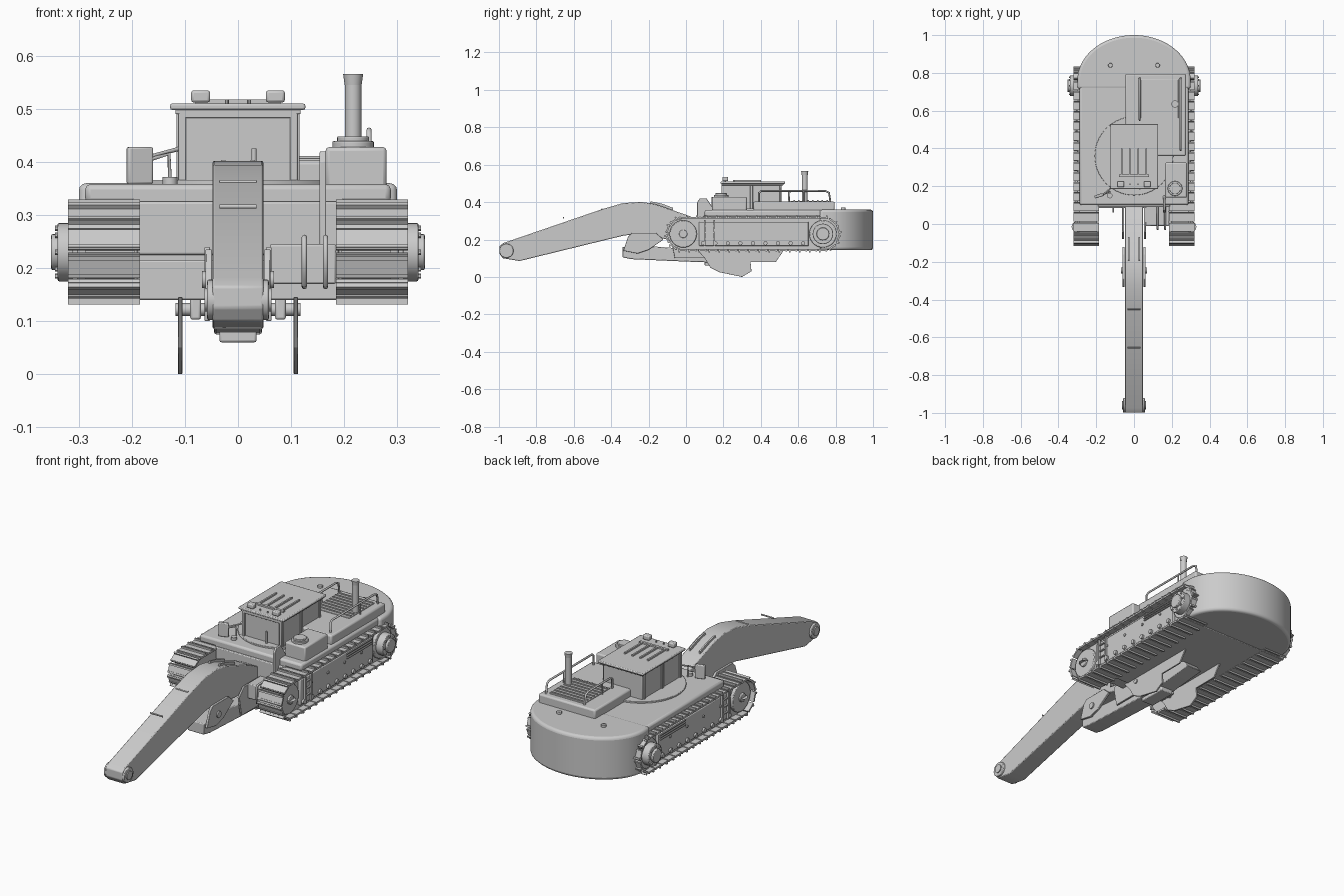
import bpy, bmesh
from math import pi, sin, cos
from mathutils import Vector, Matrix


def finish(name, bm, bevel=0, seg=2):
    bmesh.ops.recalc_face_normals(bm, faces=bm.faces)
    me = bpy.data.meshes.new(name)
    bm.to_mesh(me)
    bm.free()
    ob = bpy.data.objects.new(name, me)
    bpy.context.collection.objects.link(ob)
    if bevel:
        m = ob.modifiers.new("bevel", 'BEVEL')
        m.width, m.segments, m.limit_method = bevel, seg, 'ANGLE'
    return ob


def add_cube(bm, mat, centre, size):
    bmesh.ops.create_cube(bm, size=1, matrix=mat @ Matrix.Translation(centre) @ Matrix.Diagonal((*size, 1)))


def box(name, x0, x1, y0, y1, z0, z1, bevel=0.004):
    bm = bmesh.new()
    add_cube(bm, Matrix(), ((x0 + x1) / 2, (y0 + y1) / 2, (z0 + z1) / 2),
             (abs(x1 - x0), y1 - y0, z1 - z0))
    return finish(name, bm, bevel)


def cyl(name, a, b, r, r2=None, n=28, bevel=0):
    a, b = Vector(a), Vector(b)
    d = b - a
    bm = bmesh.new()
    mat = Matrix.Translation((a + b) / 2) @ d.to_track_quat('Z', 'Y').to_matrix().to_4x4()
    bmesh.ops.create_cone(bm, cap_ends=True, segments=n, radius1=r, radius2=r if r2 is None else r2,
                          depth=d.length, matrix=mat)
    return finish(name, bm, bevel)


def prism(name, pts, lo, hi, axis='x', bevel=0.004, seg=2):
    # extrude a (y, z) profile along x, or an (x, y) outline along z
    bm = bmesh.new()
    place = (lambda p, h: (h, *p)) if axis == 'x' else (lambda p, h: (*p, h))
    f = bm.faces.new([bm.verts.new(place(p, lo)) for p in pts])
    g = bmesh.ops.extrude_face_region(bm, geom=[f])
    bmesh.ops.translate(bm, vec=place((0, 0), hi - lo),
                        verts=[v for v in g['geom'] if isinstance(v, bmesh.types.BMVert)])
    return finish(name, bm, bevel, seg)


def tube(name, pts, r):
    cu = bpy.data.curves.new(name, 'CURVE')
    cu.dimensions, cu.bevel_depth, cu.bevel_resolution, cu.use_fill_caps = '3D', r, 2, True
    sp = cu.splines.new('POLY')
    sp.points.add(len(pts) - 1)
    for p, q in zip(sp.points, pts):
        p.co = (*q, 1)
    ob = bpy.data.objects.new(name, cu)
    bpy.context.collection.objects.link(ob)


# Tracks
YF, YR, ZC = -0.015, 0.732, 0.23
L = YR - YF


def stadium(r, n=16):
    return [(YR + r * sin(pi * i / n), ZC + r * cos(pi * i / n)) for i in range(n + 1)] + \
           [(YF - r * sin(pi * i / n), ZC - r * cos(pi * i / n)) for i in range(n + 1)]


def on_track(s, r):
    # point and rotation for distance s along the track loop
    arc = pi * r
    if s < L:
        return YF + s, ZC + r, 0
    s -= L
    if s < arc:
        t = s / r
        return YR + r * sin(t), ZC + r * cos(t), -t
    s -= arc
    if s < L:
        return YR - s, ZC - r, -pi
    t = (s - L) / r
    return YF - r * sin(t), ZC - r * cos(t), -pi - t


for s, side in ((1, "right"), (-1, "left")):
    lo, hi = sorted((s * 0.195, s * 0.288))
    prism(side + "_track_core", stadium(0.082), lo, hi, bevel=0)
    bm = bmesh.new()
    N, R = 38, 0.086
    for i in range(N):
        y, z, a = on_track((2 * L + 2 * pi * R) * i / N, R)
        mat = Matrix.Translation((s * 0.2525, y, z)) @ Matrix.Rotation(a, 4, 'X')
        add_cube(bm, mat, (0, 0, 0), (0.135, 0.048, 0.009))
        add_cube(bm, mat, (0, 0.018, 0.007), (0.135, 0.008, 0.012))
        add_cube(bm, mat, (0, -0.018, 0.004), (0.135, 0.006, 0.007))
    finish(side + "_track_pads", bm)
    # side frame, rollers, ladder and vents
    box(side + "_track_frame", s * 0.28, s * 0.302, 0.07, 0.655, 0.165, 0.295)
    for i in range(9):
        y = 0.09 + i * 0.067
        cyl(side + "_roller", (s * 0.29, y, 0.18), (s * 0.312, y, 0.18), 0.011, n=14)
        if i % 2:
            cyl(side + "_frame_bolt", (s * 0.29, y, 0.25), (s * 0.307, y, 0.25), 0.007, n=10)
    for y in (0.1, 0.15):
        box(side + "_ladder_rail", s * 0.3, s * 0.312, y - 0.004, y + 0.004, 0.165, 0.305, 0)
    for z in (0.2, 0.235, 0.27):
        box(side + "_ladder_rung", s * 0.3, s * 0.31, 0.1, 0.15, z, z + 0.006, 0)
    for z in (0.262, 0.274, 0.286):
        box(side + "_vent", s * 0.3, s * 0.308, 0.44, 0.64, z, z + 0.005, 0)
    # idler and sprocket wheels
    for y, out, name in ((YF, 0.312, "idler"), (YR, 0.352, "sprocket")):
        cyl(f"{side}_{name}", (s * 0.28, y, ZC), (s * 0.303, y, ZC), 0.073, bevel=0.004)
        cyl(f"{side}_{name}_hub", (s * 0.3, y, ZC), (s * (out - 0.012), y, ZC), 0.03 if out < 0.32 else 0.055, bevel=0.003)
        cyl(f"{side}_{name}_cap", (s * 0.3, y, ZC), (s * out, y, ZC), 0.022 if out < 0.32 else 0.034, bevel=0.003)
    for i in range(8):
        y, z = YR + 0.045 * cos(i * pi / 4), ZC + 0.045 * sin(i * pi / 4)
        cyl(side + "_hub_bolt", (s * 0.335, y, z), (s * 0.345, y, z), 0.005, n=6)

# Chassis, deck and rounded counterweight
box("chassis", -0.2, 0.2, 0.1, 0.75, 0.14, 0.34)
box("front_lower_sill", -0.19, 0.19, 0.085, 0.2, 0.14, 0.215)
box("front_upper_panel", -0.19, 0.19, 0.09, 0.2, 0.225, 0.325)
box("deck", -0.288, 0.288, 0.1, 0.74, 0.322, 0.358, 0.01)
arc = [(0.3 * cos(pi * i / 40), 0.76 + 0.24 * sin(pi * i / 40)) for i in range(41)]
prism("counterweight", [(-0.3, 0.715), (0.3, 0.715)] + arc, 0.143, 0.36, 'z', 0.014, 3)
for x in (-0.125, 0.125):
    cyl("lifting_bolt", (x, 0.84, 0.355), (x, 0.84, 0.372), 0.012, n=16, bevel=0.002)
cyl("turntable", (0, 0.36, 0.35), (0, 0.36, 0.366), 0.208, n=64, bevel=0.002)

# Cab
box("cab", -0.11, 0.11, 0.2, 0.51, 0.35, 0.495)
for x in (-0.105, 0.105):
    box("cab_front_pillar", x - 0.007, x + 0.007, 0.19, 0.21, 0.35, 0.495, 0.002)
    box("roof_lamp", x * 0.67 - 0.018, x * 0.67 + 0.018, 0.195, 0.225, 0.512, 0.535, 0.005)
    s = 1 if x > 0 else -1
    for y in (0.205, 0.35, 0.495):
        box("cab_side_post", s * 0.105, s * 0.116, y - 0.007, y + 0.007, 0.36, 0.495, 0.002)
    cyl("roof_knob", (s * 0.021, 0.21, 0.508), (s * 0.021, 0.21, 0.518), 0.004, n=10)
box("cab_front_header", -0.11, 0.11, 0.19, 0.21, 0.483, 0.495, 0.002)
box("cab_gasket", -0.118, 0.118, 0.19, 0.52, 0.49, 0.5, 0.002)
box("cab_roof", -0.128, 0.127, 0.185, 0.53, 0.498, 0.51)
for x in (-0.065, -0.022, 0.022, 0.065):
    box("roof_rack_bar", x - 0.004, x + 0.004, 0.26, 0.4, 0.509, 0.518, 0)
box("roof_rack_cross_bar", -0.08, 0.08, 0.25, 0.262, 0.509, 0.518, 0)
tube("wiper_arm", [(0.03, 0.187, 0.36), (0.03, 0.187, 0.425)], 0.005)

# Engine housing, grille, exhaust and handrails
box("engine_housing", -0.045, 0.275, 0.36, 0.795, 0.35, 0.403, 0.008)
box("engine_grille", 0.035, 0.235, 0.56, 0.765, 0.4, 0.407, 0.002)
for i in range(8):
    y = 0.575 + i * 0.025
    box("grille_slat", 0.04, 0.23, y, y + 0.008, 0.405, 0.411, 0)
cyl("exhaust_pipe", (0.217, 0.635, 0.39), (0.217, 0.635, 0.55), 0.0155)
cyl("exhaust_tip", (0.217, 0.635, 0.545), (0.217, 0.635, 0.566), 0.016, 0.019)
for x, y0 in ((0.247, 0.39), (0.03, 0.55)):
    tube("handrail", [(x, y0, 0.4), (x, y0, 0.45), (x, y0 + 0.012, 0.46), (x, 0.745, 0.46),
                      (x, 0.765, 0.45), (x, 0.772, 0.4)], 0.005)
    tube("handrail_post", [(x, 0.63, 0.4), (x, 0.63, 0.46)], 0.004)

# Fuel tank, front guard and steps
box("fuel_tank", 0.165, 0.28, 0.14, 0.325, 0.35, 0.428, 0.007)
cyl("tank_filler", (0.217, 0.188, 0.425), (0.217, 0.188, 0.439), 0.039, bevel=0.002)
cyl("tank_filler_cap", (0.217, 0.188, 0.437), (0.217, 0.188, 0.448), 0.03, bevel=0.002)
prism("front_guard_plate", [(0.06, 0.19), (0.06, 0.4), (0.075, 0.42), (0.11, 0.42), (0.15, 0.36), (0.15, 0.19)],
      0.154, 0.166, bevel=0.002)
box("step_box", 0.06, 0.185, -0.01, 0.1, 0.17, 0.245)
for x in (0.125, 0.165):
    tube("step_handle", [(x, 0.09, 0.258), (x, -0.02, 0.258), (x, -0.028, 0.25), (x, -0.028, 0.168),
                         (x, 0.0, 0.165)], 0.005)

# Mirror and its bracket
mirror = box("mirror", -0.025, 0.025, -0.008, 0.008, -0.035, 0.035)
mirror.location, mirror.rotation_euler = (-0.185, 0.15, 0.393), (0, 0, 0.3)
tube("mirror_arm", [(-0.128, 0.17, 0.35), (-0.13, 0.17, 0.415), (-0.165, 0.155, 0.405)], 0.004)
tube("mirror_brace", [(-0.11, 0.2, 0.425), (-0.165, 0.155, 0.41)], 0.004)
cyl("deck_cap", (-0.128, 0.15, 0.355), (-0.128, 0.15, 0.372), 0.014)

# Boom
prism("boom", [(-0.998, 0.125), (-0.998, 0.165), (-0.975, 0.182), (-0.45, 0.362), (-0.34, 0.394), (-0.24, 0.402),
               (-0.16, 0.388), (0.02, 0.325), (0.09, 0.29), (0.09, 0.2), (-0.1, 0.2), (-0.22, 0.23),
               (-0.33, 0.222), (-0.89, 0.085), (-0.98, 0.1)], -0.048, 0.048)
cyl("boom_tip_pin", (-0.058, -0.96, 0.14), (0.058, -0.96, 0.14), 0.038, bevel=0.003)
cyl("boom_tip_pin_cap", (-0.063, -0.96, 0.14), (0.063, -0.96, 0.14), 0.022)
for y, z in ((-0.655, 0.316), (-0.45, 0.362)):
    tube("boom_rung", [(-0.035, y, z), (0.035, y, z)], 0.004)
for s in (-1, 1):
    prism("boom_top_bracket", [(-0.2, 0.38), (-0.19, 0.404), (-0.13, 0.392), (-0.07, 0.37), (-0.07, 0.34)],
          s * 0.028 - 0.004, s * 0.028 + 0.004, bevel=0)
    # links between boom and folded arm, and boom foot mounts
    prism("arm_link", [(-0.335, 0.14), (-0.31, 0.215), (-0.29, 0.235), (-0.16, 0.235), (-0.12, 0.2),
                       (-0.2, 0.145), (-0.26, 0.125)], s * 0.055 - 0.006, s * 0.055 + 0.006, bevel=0.002)
    cyl("arm_link_pin", (s * 0.05, -0.245, 0.178), (s * 0.068, -0.245, 0.178), 0.016)
    prism("boom_foot_mount", [(-0.06, 0.1), (-0.08, 0.2), (-0.04, 0.24), (0.12, 0.24), (0.12, 0.1)],
          s * 0.058 - 0.005, s * 0.058 + 0.005, bevel=0.002)
    # folded bucket side plates
    prism("bucket_side", [(0.06, 0.145), (0.1, 0.1), (0.13, 0.05), (0.18, 0.025), (0.3, 0.0), (0.35, 0.03),
                          (0.345, 0.08), (0.48, 0.08), (0.525, 0.145)], s * 0.109 - 0.004, s * 0.109 + 0.004, bevel=0.001)
    box("bucket_hinge", s * 0.07, s * 0.09, 0.1, 0.2, 0.103, 0.145)
    cyl("bucket_hinge_pin", (s * 0.05, 0.15, 0.122), (s * 0.118, 0.15, 0.122), 0.012)

# Folded arm beneath the boom
prism("folded_arm", [(-0.34, 0.105), (-0.34, 0.16), (-0.2, 0.165), (0.0, 0.15), (0.42, 0.145), (0.46, 0.1),
                     (0.2, 0.075), (0.0, 0.082), (-0.29, 0.095)], -0.045, 0.045)
box("arm_belly_block", -0.035, 0.035, 0.1, 0.25, 0.06, 0.09)

# Smooth shading with sharp edges
for ob in bpy.data.objects:
    if ob.type == 'MESH':
        ob.select_set(True)
        bpy.context.view_layer.objects.active = ob
bpy.ops.object.shade_smooth_by_angle(angle=0.6)
